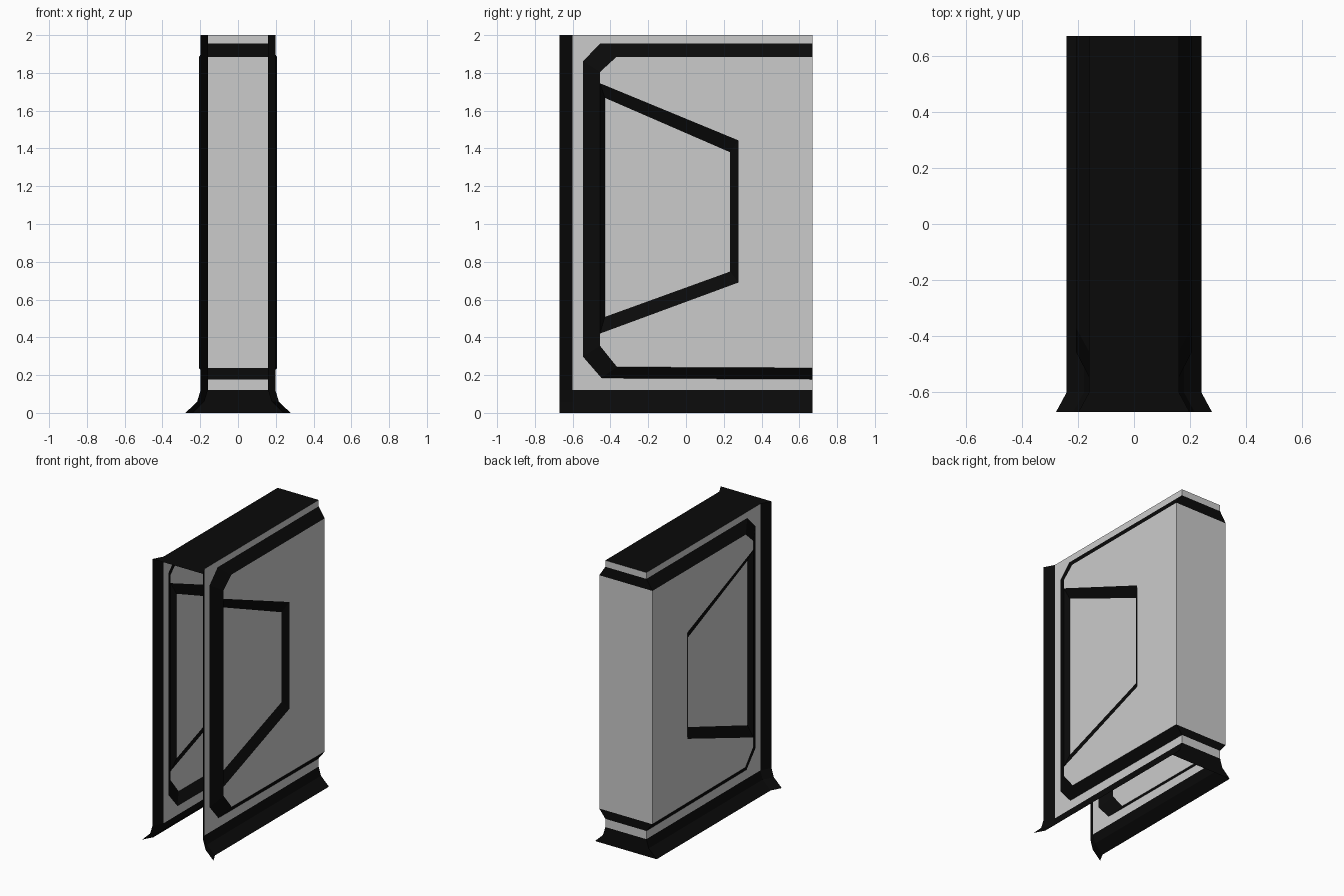
import bpy, bmesh
from mathutils import Vector

if "Cube" in bpy.data.objects:
    bpy.data.objects.remove(bpy.data.objects["Cube"])


def material(name, v):
    m = bpy.data.materials.new(name)
    m.diffuse_color = (v, v, v, 1)
    m.use_nodes = True
    m.node_tree.nodes["Principled BSDF"].inputs["Base Color"].default_value = m.diffuse_color
    return m


LIGHT = material("light grey", 0.6)
DARK = material("near black", 0.003)


def sheet(name, polys, mat, out, mirror=True):
    """Thin shell from outlines, faces turned towards 'out', mirrored in x."""
    bm = bmesh.new()
    for poly in polys:
        for s in ((1, -1) if mirror else (1,)):
            f = bm.faces.new([bm.verts.new((s * x, y, z)) for x, y, z in poly])
            f.normal_update()
            if f.normal.dot(Vector((s * out[0], out[1], out[2]))) < 0:
                f.normal_flip()
    bmesh.ops.remove_doubles(bm, verts=bm.verts[:], dist=0.0005)
    me = bpy.data.meshes.new(name)
    bm.to_mesh(me)
    bm.free()
    me.materials.append(mat)
    ob = bpy.data.objects.new(name, me)
    bpy.context.collection.objects.link(ob)
    return ob


def at(x, pts):
    return [(x, y, z) for y, z in pts]


def bridge(a, b):
    return [[a[i], a[i + 1], b[i + 1], b[i]] for i in range(len(a) - 1)]


X_WALL, X_PANEL, X_FLOOR = 0.16, 0.207, 0.178
FRONT, COL, BACK, FLARE = -0.67, -0.60, 0.67, 0.038
SIDE = (1, 0, 0)

# Outlines in (y, z), open at the back end
rim_out = [(BACK, 1.955), (-0.455, 1.955), (-0.545, 1.862),
           (-0.545, 0.297), (-0.447, 0.184), (BACK, 0.178)]
rim_in = [(BACK, 1.883), (-0.37, 1.883), (-0.455, 1.805),
          (-0.455, 0.355), (-0.365, 0.243), (BACK, 0.238)]
trap_out = [(-0.455, 1.745), (0.277, 1.443), (0.277, 0.69), (-0.455, 0.42)]
trap_in = [(-0.43, 1.668), (0.233, 1.38), (0.233, 0.748), (-0.43, 0.508)]

# Recessed wall around the raised panel
wall = [(BACK, 2), (COL, 2), (COL, 0.12), (BACK, 0.12)] + rim_out[::-1]
sheet("side_wall", [at(X_WALL, wall)], LIGHT, SIDE)

# Sloped rim and raised panel with a trapezoid notch
sheet("panel_rim", bridge(at(X_WALL, rim_out), at(X_PANEL, rim_in)), DARK, SIDE)
sheet("raised_panel", [at(X_PANEL, rim_in[:3] + trap_out + rim_in[3:])], LIGHT, SIDE)

# Trapezoid recess
o, i = at(X_PANEL, trap_out), at(X_FLOOR, trap_in)
sheet("recess_bevel", bridge(o + o[:1], i + i[:1]), DARK, SIDE)
sheet("recess_floor", [i], LIGHT, SIDE)

# Flared front post and skirting share one profile of (x, z)
skirt = [(0.24, 0), (0.178, 0.06), (X_WALL, 0.12)]
post = skirt + [(X_WALL, 2)]
sheet("front_post", bridge([(x, COL, z) for x, z in post],
                           [(x + FLARE, FRONT, z) for x, z in post]), DARK, SIDE)
sheet("skirting", bridge([(x, COL, z) for x, z in skirt],
                         [(x, BACK, z) for x, z in skirt]), DARK, SIDE)

# Flat roof
sheet("roof", [[(X_WALL, BACK, 2), (X_WALL, COL, 2), (X_WALL + FLARE, FRONT, 2),
                (-X_WALL - FLARE, FRONT, 2), (-X_WALL, COL, 2), (-X_WALL, BACK, 2)]],
      DARK, (0, 0, 1), mirror=False)

# Back end, cut into bands that follow the side profile
prof = skirt + [(X_WALL, 0.178), (X_PANEL, 0.238), (X_PANEL, 1.883), (X_WALL, 1.955), (X_WALL, 2)]
bands = bridge([(x, BACK, z) for x, z in prof], [(-x, BACK, z) for x, z in prof])
light_ids = (2, 4, 6)
sheet("back_panel", [b for k, b in enumerate(bands) if k in light_ids],
      LIGHT, (0, 1, 0), mirror=False)
sheet("back_bands", [b for k, b in enumerate(bands) if k not in light_ids],
      DARK, (0, 1, 0), mirror=False)
